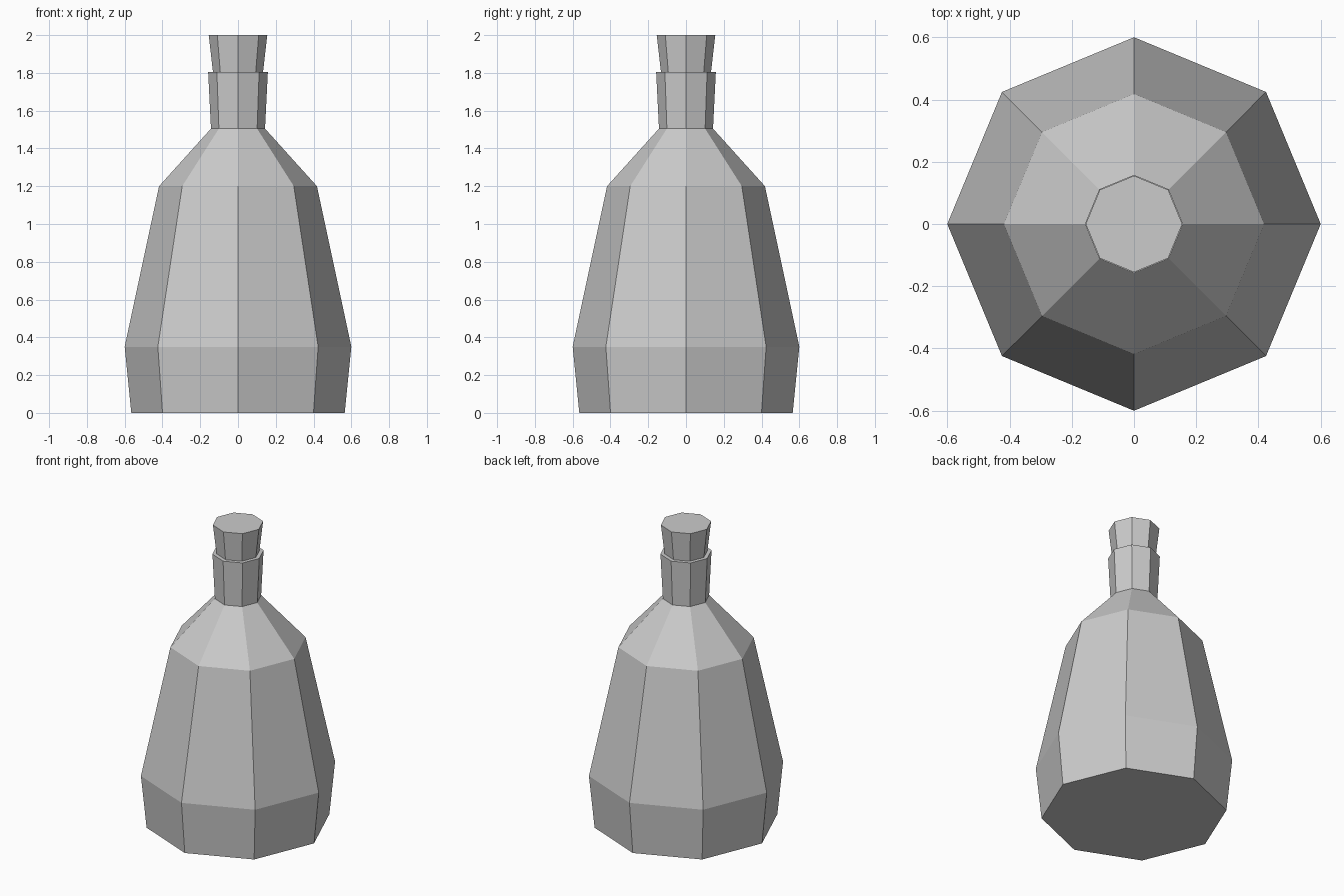
import bpy
import bmesh
from math import cos, sin, tau

cube = bpy.data.objects.get("Cube")
if cube:
    bpy.data.objects.remove(cube, do_unlink=True)

SIDES = 8

grey = bpy.data.materials.new("plain grey")
grey.use_nodes = True
colour = (0.6, 0.6, 0.6, 1)
grey.diffuse_color = colour
grey.node_tree.nodes["Principled BSDF"].inputs["Base Color"].default_value = colour


def lathe(name, profile):
    """Closed faceted solid from (radius, height) pairs, bottom to top."""
    bm = bmesh.new()
    rings = [[bm.verts.new((r * cos(tau * i / SIDES), r * sin(tau * i / SIDES), z))
              for i in range(SIDES)] for r, z in profile]
    bm.faces.new(rings[0][::-1])
    bm.faces.new(rings[-1])
    for low, high in zip(rings, rings[1:]):
        for i in range(SIDES):
            j = (i + 1) % SIDES
            bm.faces.new((low[i], low[j], high[j], high[i]))
    mesh = bpy.data.meshes.new(name)
    bm.to_mesh(mesh)
    bm.free()
    mesh.materials.append(grey)
    obj = bpy.data.objects.new(name, mesh)
    bpy.context.collection.objects.link(obj)
    return obj


# Bottle: tapered foot, body, shoulder and flared neck
lathe("bottle", [(0.565, 0), (0.6, 0.35), (0.418, 1.2), (0.143, 1.505), (0.158, 1.805)])

# Stopper: wider at the top, pushed into the neck
lathe("stopper", [(0.128, 1.77), (0.132, 1.8), (0.155, 2.0)])
